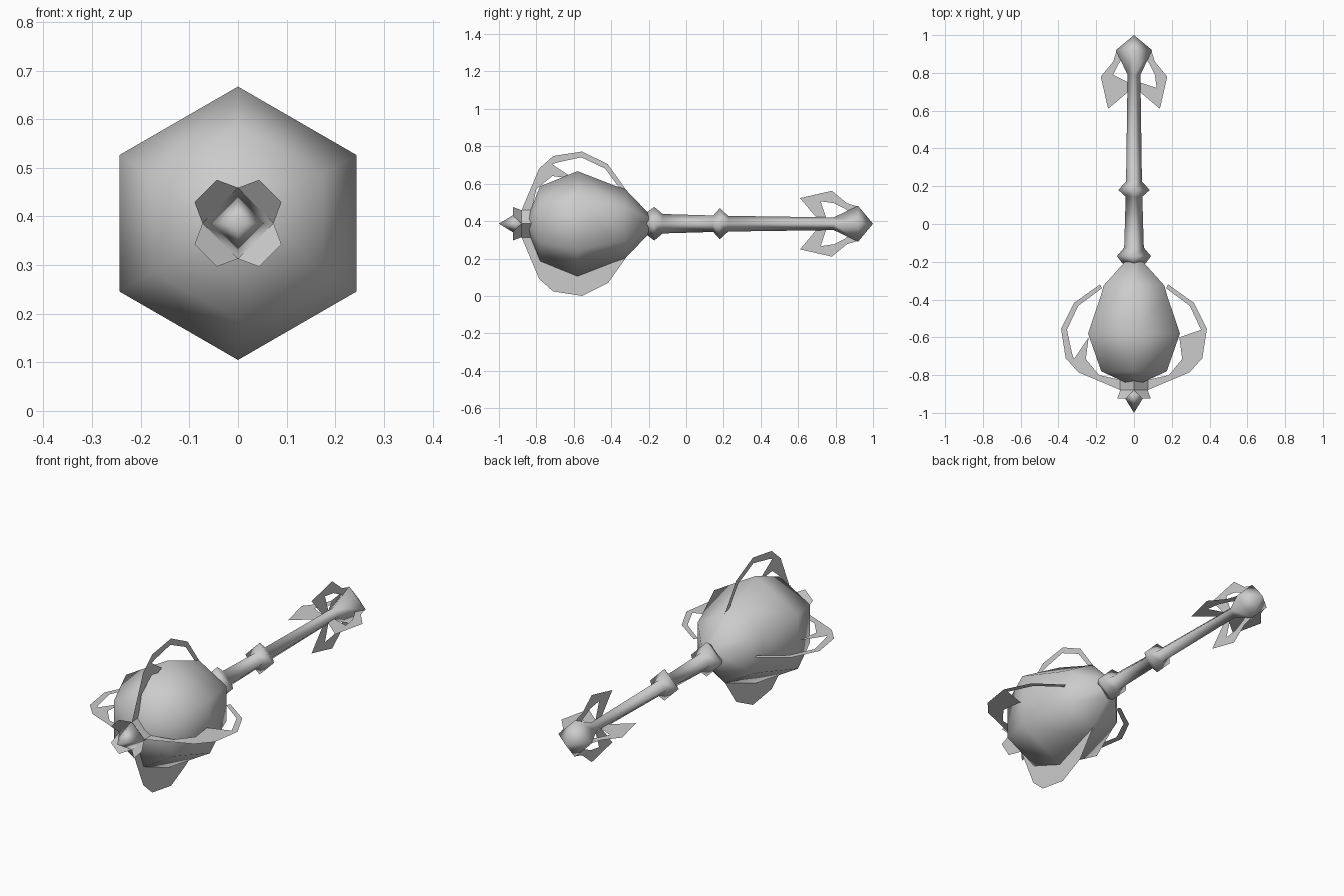
import bpy, bmesh
from math import cos, sin, tau, pi

AXIS_Z = 0.386  # height of the mace's long axis

cube = bpy.data.objects.get("Cube")
if cube:
    bpy.data.objects.remove(cube, do_unlink=True)

steel = bpy.data.materials.new("grey_steel")
steel.use_nodes = True
GREY = (0.6, 0.6, 0.6, 1)
steel.diffuse_color = GREY
steel.node_tree.nodes["Principled BSDF"].inputs["Base Color"].default_value = GREY


def around(y, r, a):
    """Point at distance r from the axis, angle a measured from straight up."""
    return (r * sin(a), y, AXIS_Z + r * cos(a))


def finish(name, bm, smooth):
    if smooth:
        bmesh.ops.recalc_face_normals(bm, faces=bm.faces)
    for f in bm.faces:
        f.smooth = smooth
    mesh = bpy.data.meshes.new(name)
    bm.to_mesh(mesh)
    bm.free()
    mesh.materials.append(steel)
    obj = bpy.data.objects.new(name, mesh)
    bpy.context.scene.collection.objects.link(obj)
    return obj


def lathe(name, profile, sides, smooth=True):
    """Turn (y, radius) points about the axis; radius 0 makes a point."""
    bm = bmesh.new()
    rings = []
    for y, r in profile:
        count = sides if r else 1
        rings.append([bm.verts.new(around(y, r, tau * i / sides)) for i in range(count)])
    for a, b in zip(rings, rings[1:]):
        for i in range(sides):
            j = (i + 1) % sides
            quad = [a[i % len(a)], a[j % len(a)], b[j % len(b)], b[i % len(b)]]
            bm.faces.new(list(dict.fromkeys(quad)))
    for ring in (rings[0], rings[-1]):
        if len(ring) > 2:
            bm.faces.new(ring)
    return finish(name, bm, smooth)


def fins(name, outline):
    """Four thin sheets, each an outline of (y, radius) points."""
    bm = bmesh.new()
    for k in range(4):
        bm.faces.new([bm.verts.new(around(y, r, k * pi / 2)) for y, r in outline])
    bmesh.ops.triangulate(bm, faces=bm.faces)
    return finish(name, bm, False)


# Six-sided head
lathe("head", [(-0.84, 0.05), (-0.78, 0.2), (-0.58, 0.281), (-0.38, 0.203),
               (-0.325, 0.185), (-0.2, 0.055)], 6)

# Four-sided handle with two flanges and a pointed pommel
lathe("handle", [(-0.21, 0.06), (-0.17, 0.09), (-0.125, 0.052), (0.145, 0.044),
                 (0.18, 0.083), (0.225, 0.042), (0.79, 0.034), (0.92, 0.096),
                 (1.0, 0)], 4)

# Square collar and spike at the front
lathe("front_collar", [(-0.88, 0.073), (-0.82, 0.073)], 4, smooth=False)
lathe("front_spike", [(-1.0, 0), (-0.88, 0.073)], 4)

# Four petals flaring off the collar's edges
bm = bmesh.new()
for k in range(4):
    a = k * pi / 2
    corners = [around(-0.88, 0.073, a), around(-0.925, 0.099, a + 0.45),
               around(-0.925, 0.099, a + pi / 2 - 0.45), around(-0.88, 0.073, a + pi / 2)]
    bm.faces.new([bm.verts.new(c) for c in corners])
finish("front_petals", bm, False)

# Hooped blades around the head
fins("head_blades", [(-0.88, 0.07), (-0.785, 0.295), (-0.71, 0.362), (-0.555, 0.386),
                     (-0.418, 0.318), (-0.32, 0.18), (-0.34, 0.17), (-0.433, 0.295),
                     (-0.56, 0.355), (-0.685, 0.328), (-0.715, 0.318), (-0.6, 0.24),
                     (-0.715, 0.255), (-0.8, 0.185), (-0.83, 0.05)])

# Barbed blades around the pommel
fins("pommel_blades", [(0.925, 0.09), (0.86, 0.11), (0.78, 0.176), (0.61, 0.137),
                       (0.70, 0.03), (0.75, 0.03), (0.72, 0.12), (0.79, 0.11),
                       (0.85, 0.08), (0.87, 0.065)])
